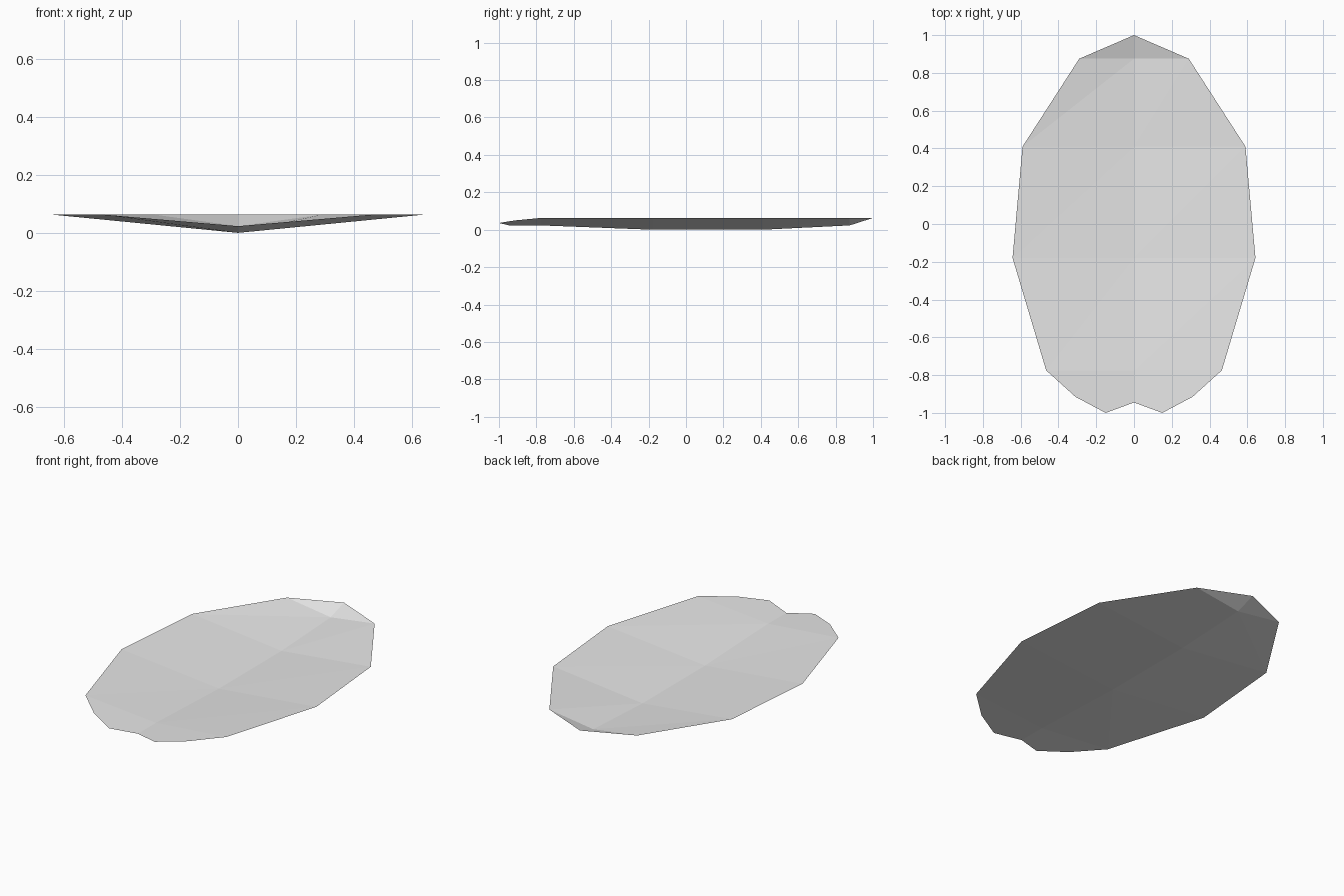
import bpy
import bmesh

cube = bpy.data.objects.get("Cube")
if cube:
    bpy.data.objects.remove(cube, do_unlink=True)

grey = bpy.data.materials.new("pale grey")
grey.use_nodes = True
grey.diffuse_color = (0.8, 0.8, 0.8, 1)
grey.node_tree.nodes["Principled BSDF"].inputs["Base Color"].default_value = (0.8, 0.8, 0.8, 1)

RIM = 0.063      # height of the raised rim
FOLD = 0.023     # crease height near both ends

# Cross rows from front to back: y, half width, crease height
rows = [(-0.775, 0.465, FOLD), (-0.18, 0.643, 0), (0.41, 0.59, 0), (0.875, 0.29, FOLD)]

bm = bmesh.new()
left, mid, right = [], [], []
for y, w, z in rows:
    right.append(bm.verts.new((-w, y, RIM)))
    mid.append(bm.verts.new((0, y, z)))
    left.append(bm.verts.new((w, y, RIM)))

# Folded body, each panel split along the same diagonal
for low, high in ((right, mid), (mid, left)):
    for i in range(len(rows) - 1):
        bm.faces.new((low[i], high[i], high[i + 1]))
        bm.faces.new((low[i], high[i + 1], low[i + 1]))

# Upturned back tip
tip = bm.verts.new((0, 1, RIM))
bm.faces.new((mid[-1], left[-1], tip))
bm.faces.new((right[-1], mid[-1], tip))

# Notched front lobes, lying flat on the slope of the first row
notch = bm.verts.new((0, -0.945, FOLD))
slope = (RIM - FOLD) / rows[0][1]
for side, rim in ((1, left), (-1, right)):
    lobe = [bm.verts.new((side * x, y, FOLD + slope * x)) for x, y in ((0.15, -1), (0.31, -0.915))]
    loop = [notch, *lobe, rim[0], mid[0]]
    bm.faces.new(loop[::side])

mesh = bpy.data.meshes.new("leaf_sheet")
bm.to_mesh(mesh)
bm.free()
mesh.materials.append(grey)
leaf = bpy.data.objects.new("leaf_sheet", mesh)
bpy.context.collection.objects.link(leaf)
